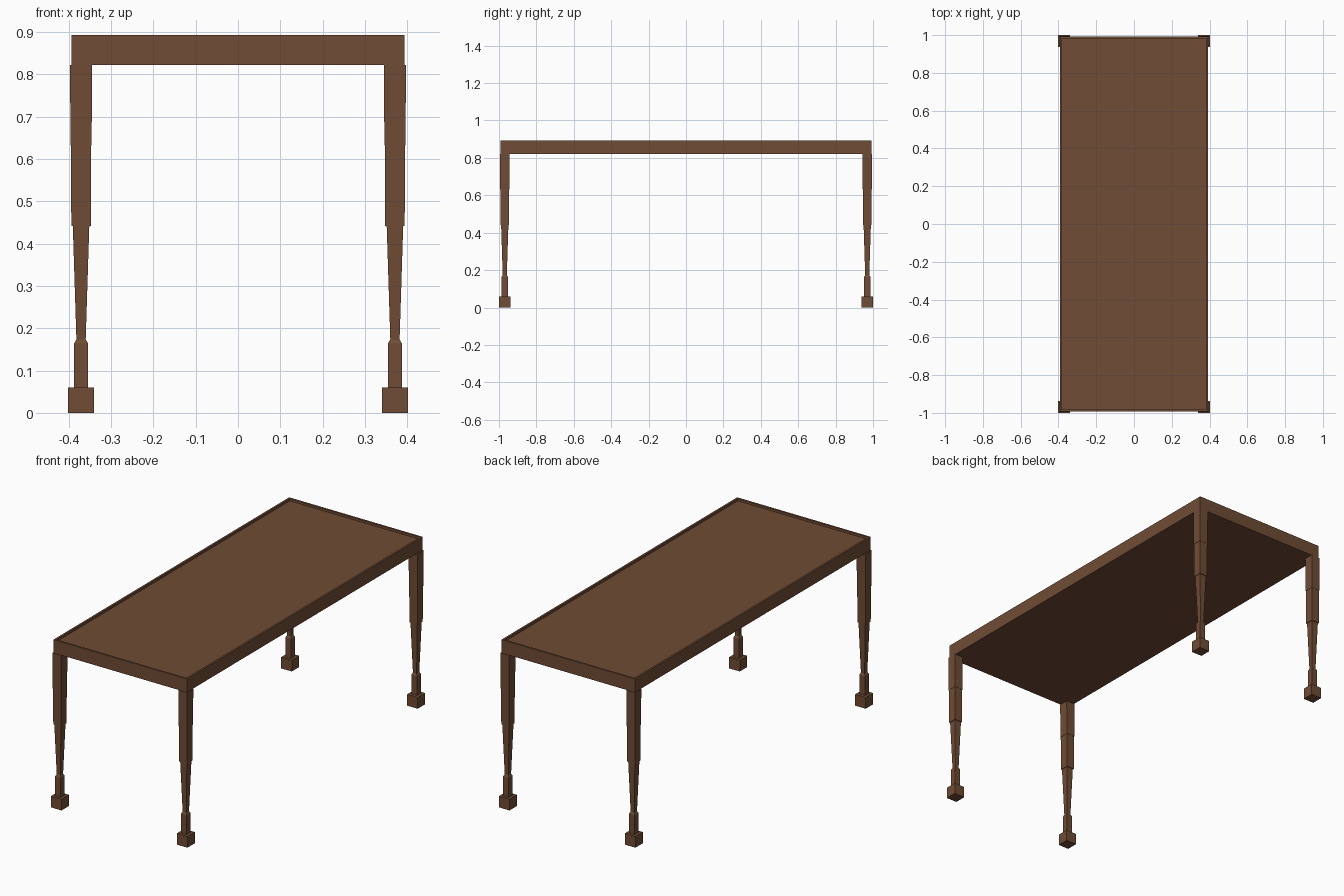
import bpy, bmesh

if "Cube" in bpy.data.objects:
    bpy.data.objects.remove(bpy.data.objects["Cube"])

wood = bpy.data.materials.new("brown_wood")
wood.diffuse_color = (0.16, 0.072, 0.035, 1)
wood.use_nodes = True
wood.node_tree.nodes["Principled BSDF"].inputs["Base Color"].default_value = wood.diffuse_color


def finish(bm, name):
    bmesh.ops.recalc_face_normals(bm, faces=bm.faces[:])
    mesh = bpy.data.meshes.new(name)
    bm.to_mesh(mesh)
    bm.free()
    mesh.materials.append(wood)
    ob = bpy.data.objects.new(name, mesh)
    bpy.context.collection.objects.link(ob)
    return ob


def square_turning(name, cx, cy, profile):
    """Stack square rings (half width, height) into a capped solid."""
    bm = bmesh.new()
    rings = [[bm.verts.new((cx + sx * h, cy + sy * h, z))
              for sx, sy in ((-1, -1), (1, -1), (1, 1), (-1, 1))]
             for h, z in profile]
    for a, b in zip(rings, rings[1:]):
        for i in range(4):
            j = (i + 1) % 4
            bm.faces.new((a[i], a[j], b[j], b[i]))
    bm.faces.new(rings[0][::-1])
    bm.faces.new(rings[-1])
    return finish(bm, name)


# Table top: slab with a thin raised rim around a recessed panel
W, L, Z0, Z1 = 0.393, 0.992, 0.822, 0.893
bm = bmesh.new()
bmesh.ops.create_cube(bm, size=1)
for v in bm.verts:
    v.co = (v.co.x * 2 * W, v.co.y * 2 * L, Z1 if v.co.z > 0 else Z0)
bm.normal_update()
top = max(bm.faces, key=lambda f: f.calc_center_median().z)
bmesh.ops.inset_region(bm, faces=[top], thickness=0.015)
panel = bmesh.ops.extrude_discrete_faces(bm, faces=[top])["faces"][0]
bmesh.ops.translate(bm, verts=panel.verts[:], vec=(0, 0, -0.012))
finish(bm, "table_top")

# Legs: foot block, ankle, tapered shaft, two stacked upper blocks
LEG = [(0.031, 0), (0.031, 0.06), (0.0165, 0.06), (0.0165, 0.164),
       (0.011, 0.174), (0.0195, 0.442), (0.023, 0.442), (0.024, 0.632),
       (0.025, 0.632), (0.026, 0.822)]
for side, sx in (("left", -1), ("right", 1)):
    for end, sy in (("front", -1), ("back", 1)):
        square_turning(f"{end}_{side}_leg", sx * 0.371, sy * 0.969, LEG)
